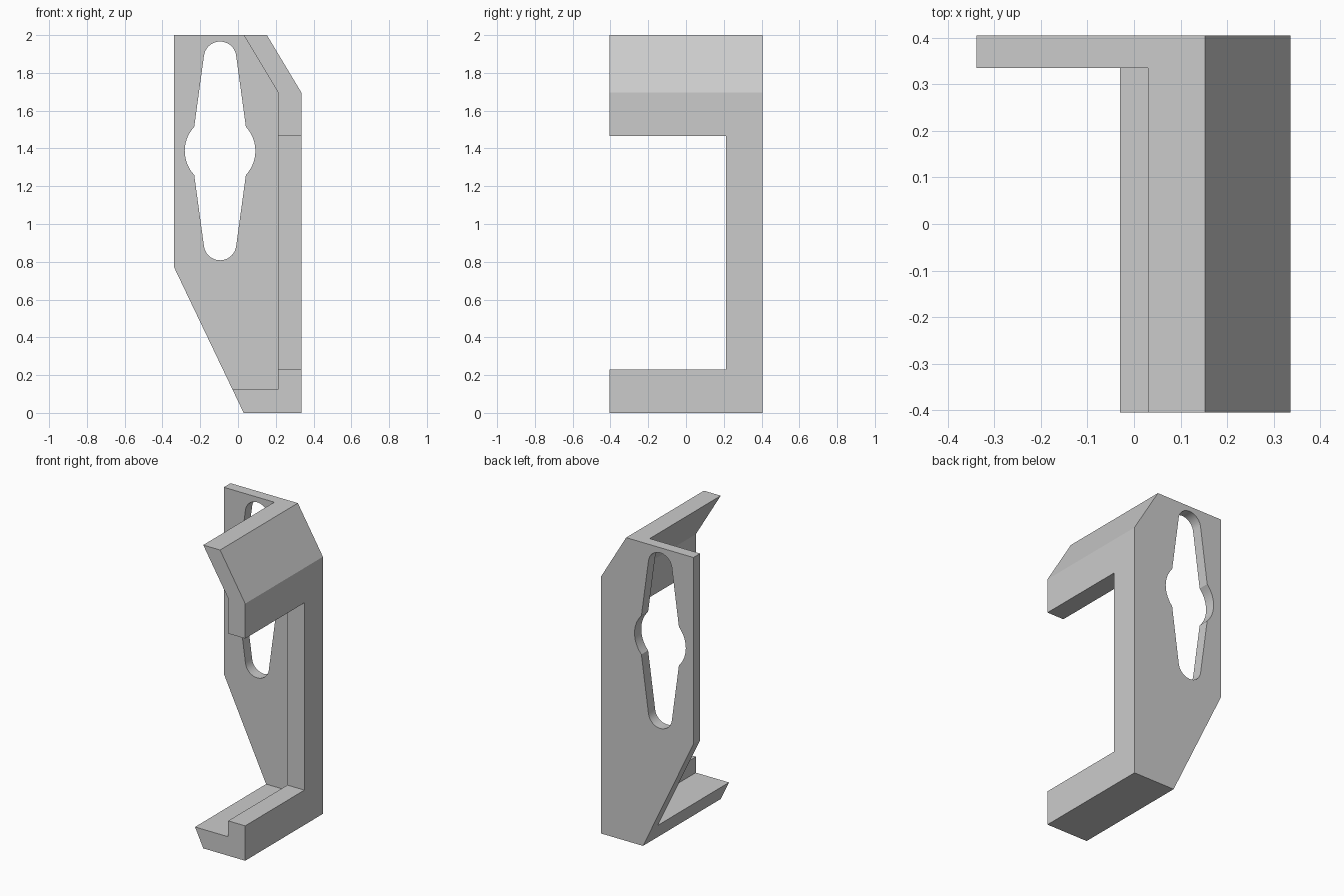
import bpy, bmesh
from math import sin, cos, radians

cube = bpy.data.objects.get("Cube")
if cube:
    bpy.data.objects.remove(cube, do_unlink=True)

grey = bpy.data.materials.new("plain grey")
grey.use_nodes = True
grey.diffuse_color = (0.6, 0.6, 0.6, 1)
grey.node_tree.nodes["Principled BSDF"].inputs["Base Color"].default_value = (0.6, 0.6, 0.6, 1)


def prism(name, outline, y0, y1):
    """Extrude an x-z outline along y."""
    bm = bmesh.new()
    face = bm.faces.new([bm.verts.new((x, y0, z)) for x, z in outline])
    ext = bmesh.ops.extrude_face_region(bm, geom=[face])
    verts = [g for g in ext["geom"] if isinstance(g, bmesh.types.BMVert)]
    bmesh.ops.translate(bm, verts=verts, vec=(0, y1 - y0, 0))
    bmesh.ops.recalc_face_normals(bm, faces=bm.faces)
    mesh = bpy.data.meshes.new(name)
    bm.to_mesh(mesh)
    bm.free()
    mesh.materials.append(grey)
    obj = bpy.data.objects.new(name, mesh)
    bpy.context.collection.objects.link(obj)
    return obj


def arc(cx, cz, r, start, end, steps):
    angles = [radians(start + (end - start) * i / steps) for i in range(steps + 1)]
    return [(cx + r * cos(a), cz + r * sin(a)) for a in angles]


def cut(target, cutter):
    cutter.hide_render = True
    mod = target.modifiers.new("cut", "BOOLEAN")
    mod.operation = "DIFFERENCE"
    mod.solver = "EXACT"
    mod.object = cutter
    bpy.context.view_layer.objects.active = target
    bpy.ops.object.modifier_apply(modifier=mod.name)
    bpy.data.objects.remove(cutter, do_unlink=True)


# Solid block with the bracket's outer outline
HALF = 0.405
bracket = prism("bracket", [(-0.338, 2), (0.153, 2), (0.336, 1.695), (0.336, 0),
                            (0.03, 0), (-0.338, 0.77)], -HALF, HALF)

# Hollow in front of the back plate, leaving top lip, side wall and foot
cut(bracket, prism("hollow_cutter", [(-0.6, 2.3), (-0.15, 2.3), (0.212, 1.697),
                                     (0.212, 0.125), (-0.6, 0.125)], -0.6, 0.335))

# Window through the side wall
cut(bracket, prism("window_cutter", [(0.1, 0.23), (0.5, 0.23), (0.5, 1.465),
                                     (0.1, 1.465)], -0.6, 0.212))

# Keyhole slot: narrow rounded ends and a wide round middle
X, MID, TIP, BULGE = -0.095, 1.387, 0.493, 0.187
slot = (arc(X, MID, BULGE, -43, 43, 14) + arc(X, MID + TIP, 0.086, 7.5, 172.5, 18)
        + arc(X, MID, BULGE, 137, 223, 14) + arc(X, MID - TIP, 0.086, 187.5, 352.5, 18))
cut(bracket, prism("slot_cutter", slot, 0.25, 0.6))

# Smooth slot walls, sharp edges elsewhere
bpy.ops.object.select_all(action="DESELECT")
bracket.select_set(True)
bpy.context.view_layer.objects.active = bracket
bpy.ops.object.shade_smooth_by_angle(angle=radians(25))
